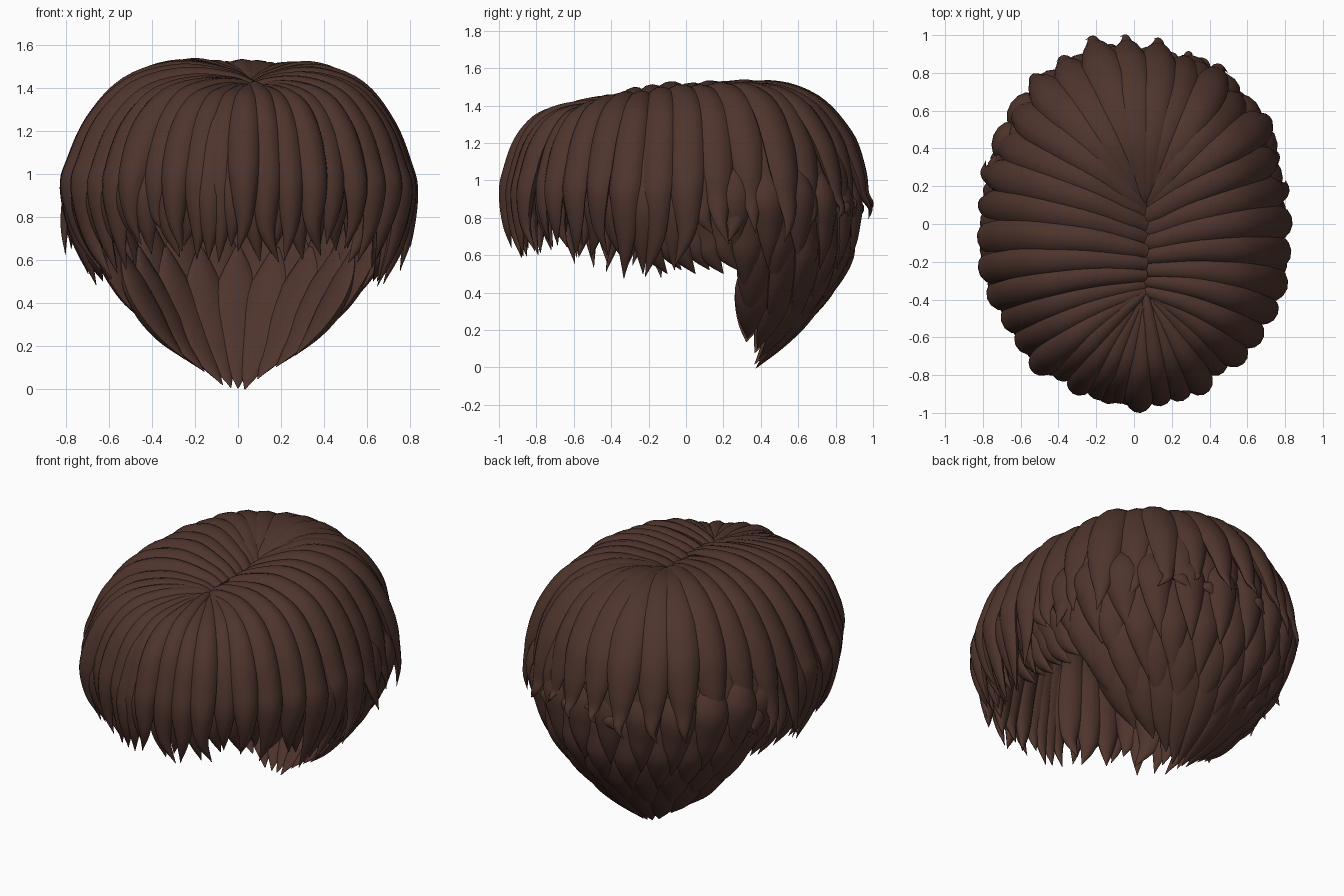
import bpy, bmesh, math, random
from mathutils import Vector

random.seed(7)
if "Cube" in bpy.data.objects:
    bpy.data.objects.remove(bpy.data.objects["Cube"], do_unlink=True)

brown = bpy.data.materials.new("dark_brown_hair")
brown.use_nodes = True
colour = (0.078, 0.035, 0.026, 1)
brown.diffuse_color = colour
brown.node_tree.nodes["Principled BSDF"].inputs["Base Color"].default_value = colour

CORE = Vector((0, 0.1, 0.7))
SIDES = 12


def lerp_table(table, v):
    """Linear lookup in rows of (key, values...), keys rising."""
    if v <= table[0][0]:
        return table[0][1:]
    for a, b in zip(table, table[1:]):
        if v <= b[0]:
            f = (v - a[0]) / (b[0] - a[0])
            return [p + (q - p) * f for p, q in zip(a[1:], b[1:])]
    return table[-1][1:]


def smooth_path(pts, per=5):
    """Catmull-Rom curve through the points."""
    p = [2 * pts[0] - pts[1]] + pts + [2 * pts[-1] - pts[-2]]
    out = []
    for i in range(1, len(p) - 2):
        a, b, c, d = p[i - 1:i + 3]
        for k in range(per):
            t = k / per
            out.append(0.5 * (2 * b + (c - a) * t + (2 * a - 5 * b + 4 * c - d) * t ** 2
                              + (3 * b - a - 3 * c + d) * t ** 3))
    return out + [pts[-1]]


def add_lock(bm, pts, width, thick, root, grow, taper, tilt=0.0):
    """Sweep a lens section along a path, narrow at the root and pointed at the tip."""
    path = smooth_path(pts)
    dist = [0]
    for a, b in zip(path, path[1:]):
        dist.append(dist[-1] + (b - a).length)
    rings = []
    for i, p in enumerate(path):
        t = dist[i] / dist[-1]
        tan = (path[min(i + 1, len(path) - 1)] - path[max(i - 1, 0)]).normalized()
        out = p - CORE
        out = (out - tan * out.dot(tan)).normalized()
        side = tan.cross(out)
        out, side = (out * math.cos(tilt) + side * math.sin(tilt),
                     side * math.cos(tilt) - out * math.sin(tilt))
        w = root + (1 - root) * math.sin(min(1, t / grow) * math.pi / 2)
        q = max(0, (t - taper) / (1 - taper))
        w *= max(0.02, 1 - q ** 1.7)
        h = thick * min(1, w * 1.1)
        ring = []
        for k in range(SIDES):
            a = math.tau * k / SIDES
            s = math.sin(a)
            lift = s * abs(s) ** 0.3 * h * (1 if s > 0 else 0.75)
            ring.append(bm.verts.new(p + side * math.cos(a) * width * w + out * lift))
        rings.append(ring)
    for r, s in zip(rings, rings[1:]):
        for k in range(SIDES):
            n = (k + 1) % SIDES
            bm.faces.new((r[k], r[n], s[n], s[k]))
    bm.faces.new(rings[0])
    bm.faces.new(rings[-1])


def finish(bm, name):
    bmesh.ops.recalc_face_normals(bm, faces=bm.faces)
    me = bpy.data.meshes.new(name)
    bm.to_mesh(me)
    bm.free()
    me.materials.append(brown)
    ob = bpy.data.objects.new(name, me)
    bpy.context.collection.objects.link(ob)
    bpy.ops.object.select_all(action='DESELECT')
    ob.select_set(True)
    bpy.context.view_layer.objects.active = ob
    bpy.ops.object.shade_smooth_by_angle(angle=math.radians(50))


# Dome profile: fraction of the way from parting to rim, height
DOME = [(0, 1.395), (0.13, 1.445), (0.4, 1.475), (0.67, 1.395), (0.85, 1.225), (0.95, 1.04), (0.99, 0.92)]
# Front-to-back direction: tip height, tip reach
TIPS = [(-1, 0.62, 0.96), (-0.85, 0.67, 0.93), (-0.6, 0.57, 0.88), (-0.3, 0.49, 0.84),
        (-0.05, 0.55, 0.90), (0.15, 0.70, 1.07), (0.5, 0.70, 1.02), (1, 0.84, 1.03)]
COUNT = 36
WARP = 0.22


def crown_lock(bm, u, inset, start, root_width):
    ang = u - WARP * math.cos(u)
    spacing = math.tau / COUNT * (1 + WARP * math.sin(u))
    c, s = math.cos(ang), math.sin(ang)
    reach = inset * random.uniform(0.965, 1.025)
    rim = Vector((0.805 * c * reach, (0.955 + 0.015 * s) * s * reach, 0))
    root = Vector((0.06, min(0.08, max(-0.36, -0.12 + 0.4 * rim.y)), 0))
    tip_z, tip_r = lerp_table(TIPS, s)
    tip_z += random.uniform(-0.05, 0.06)
    raise_by = random.uniform(-0.008, 0.014) - (1 - inset) * 0.7 - 0.015 * max(0, c)
    pts = []
    for r, z in DOME[start:]:
        p = root.lerp(rim, r)
        drop = 0.1 * max(0, -s) * math.sin(math.pi * min(1, r * 1.1))
        # locks bow towards the back as they leave the parting
        bow = 0.04 * abs(c) * math.sin(math.pi * r)
        pts.append(Vector((p.x, p.y + bow, z - drop + raise_by)))
    # rounded belly below the rim, then the swaying tip
    belly = root.lerp(rim, 0.5 * (0.99 + tip_r) + 0.02)
    belly.z = 0.92 + 0.55 * (tip_z - 0.92)
    end = root.lerp(rim, tip_r)
    sway = random.uniform(-0.06, 0.06)
    pts += [belly, Vector((end.x - s * sway, end.y + c * sway, tip_z))]
    add_lock(bm, pts, 0.5 * spacing * 0.93 + 0.014, 0.058, root_width + 0.3 * c * c, 0.55, 0.6,
             random.uniform(-0.22, 0.22))


# Crown locks fanning from the parting, over a shorter inner layer
for name, shift, inset, start, root_width in (("crown_locks", 0.25, 1.0, 0, 0.2),
                                              ("under_locks", 0.75, 0.95, 2, 0.5)):
    bm = bmesh.new()
    for i in range(COUNT):
        crown_lock(bm, math.tau * (i + shift) / COUNT, inset, start, root_width)
    finish(bm, name)

# Back shell: height, half width, back depth from its own centre
SHELL = [(0, 0.10, 0.13), (0.2, 0.33, 0.33), (0.4, 0.49, 0.49), (0.6, 0.61, 0.58),
         (0.9, 0.71, 0.62), (1.2, 0.63, 0.52)]


def shell_point(ang, z, push):
    rx, ry = lerp_table(SHELL, z)
    return Vector(((rx + push) * math.sin(ang), 0.25 + (ry + push) * math.cos(ang), z))


# Overlapping rows of leaf locks: count, half sweep, root height, tip height, side rise, push
ROWS = [("upper_back_locks", 12, 88, 1.15, 0.53, 0.04, 0.04),
        ("middle_back_locks", 11, 82, 0.98, 0.34, 0.08, 0.02),
        ("lower_back_locks", 10, 77, 0.82, 0.17, 0.10, 0.0),
        ("nape_locks", 9, 74, 0.66, 0.0, 0.13, -0.02)]
for name, n, sweep, top, low, rise, push in ROWS:
    bm = bmesh.new()
    for i in range(n):
        f = 2 * i / (n - 1) - 1
        tip = low + rise * f * f + (random.uniform(-0.04, 0.05) if abs(f) > 0.01 else 0)
        pts = []
        for k in range(6):
            t = k / 5
            pts.append(shell_point(f * math.radians(sweep), top + (tip - top) * t,
                                   push - 0.05 * (1 - t) ** 2 + 0.02 * t ** 3))
        add_lock(bm, pts, 0.85 / n + 0.03, 0.055, 0.1, 0.42, 0.42, random.uniform(-0.2, 0.2))
    finish(bm, name)

# Wavy tufts in front of and over each ear
for side, name in ((1, "left_ear_tuft"), (-1, "right_ear_tuft")):
    bm = bmesh.new()
    for i in range(6):
        y = -0.2 + 0.075 * i
        low = 0.5 + 0.02 * (i % 2)
        pts = [Vector((side * x, y + dy, low + dz)) for x, dy, dz in
               ((0.68, -0.08, 0.5), (0.72, -0.05, 0.33), (0.69, 0.0, 0.2),
                (0.67, 0.03, 0.1), (0.63, 0.1, 0))]
        add_lock(bm, pts, 0.07, 0.035, 0.5, 0.4, 0.6, 0.2 * side)
    finish(bm, name)
